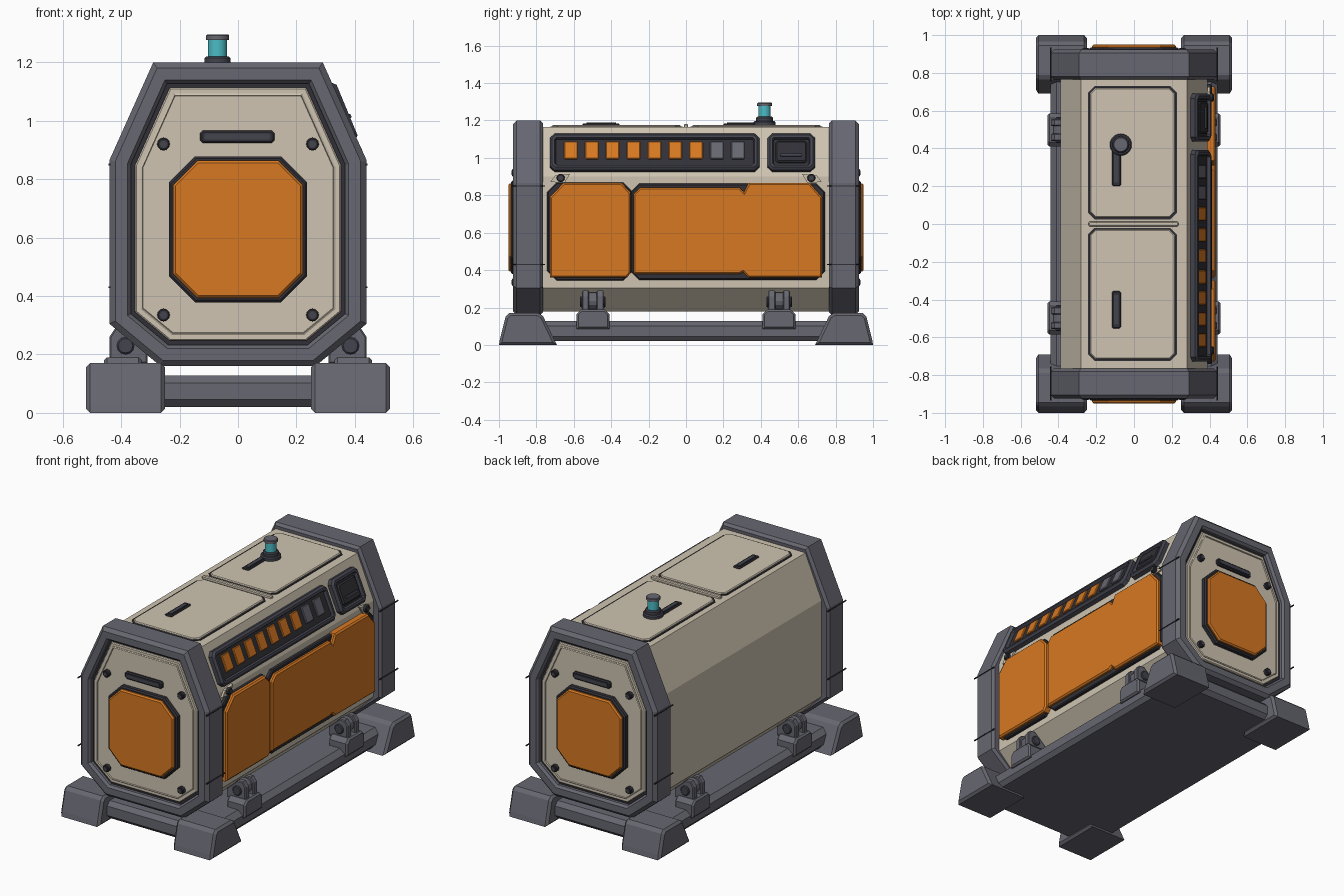
import bpy, bmesh, math
from mathutils import Vector, Matrix

cube = bpy.data.objects.get("Cube")
if cube:
    bpy.data.objects.remove(cube, do_unlink=True)


def material(name, rgb):
    m = bpy.data.materials.new(name)
    m.use_nodes = True
    m.diffuse_color = (*rgb, 1)
    m.node_tree.nodes["Principled BSDF"].inputs["Base Color"].default_value = (*rgb, 1)
    return m


BEIGE = material("beige_paint", (0.62, 0.55, 0.44))
ORANGE = material("orange_paint", (0.68, 0.19, 0.016))
GRAY = material("gray_metal", (0.135, 0.135, 0.165))
DARK = material("dark_trim", (0.03, 0.03, 0.038))
SLATE = material("slate_trim", (0.055, 0.056, 0.075))
CYAN = material("cyan_lamp", (0.07, 0.5, 0.56))


def plane(u, v, origin=(0, 0, 0)):
    """Local frame whose third axis points out of the u, v plane."""
    u, v = Vector(u), Vector(v)
    m = Matrix((u, v, u.cross(v))).transposed().to_4x4()
    m.translation = origin
    return m


FRONT = plane((1, 0, 0), (0, 0, 1))
BACK = plane((-1, 0, 0), (0, 0, 1))
SIDE = plane((0, 1, 0), (0, 0, 1))
TOP = plane((1, 0, 0), (0, 1, 0))
SLOPE = plane((0, 1, 0), Vector((-0.11, 0, 0.265)).normalized(), (0.39, 0, 0.9))


def inset(pts, d):
    """Move every edge of a polygon inward by d."""
    n = len(pts)
    P = [Vector(p) for p in pts]
    area = sum(P[i - 1].x * P[i].y - P[i].x * P[i - 1].y for i in range(n))
    s = 1 if area > 0 else -1
    out = []
    for i in range(n):
        a = (P[i] - P[i - 1]).normalized()
        b = (P[(i + 1) % n] - P[i]).normalized()
        na, nb = Vector((-a.y, a.x)) * s, Vector((-b.y, b.x)) * s
        out.append(P[i] + (na + nb) * d / (1 + na.dot(nb)))
    return out


def loft(name, frame, loops, mat, closed=False):
    """Skin (points, depth) loops; cap the ends or close into a ring."""
    bm = bmesh.new()
    rows = [[bm.verts.new(frame @ Vector((p[0], p[1], w))) for p in pts] for pts, w in loops]
    n = len(rows[0])
    pairs = list(zip(rows, rows[1:])) + ([(rows[-1], rows[0])] if closed else [])
    for a, b in pairs:
        for i in range(n):
            bm.faces.new((a[i - 1], a[i], b[i], b[i - 1]))
    if not closed:
        bm.faces.new(rows[0])
        bm.faces.new(rows[-1])
    bmesh.ops.recalc_face_normals(bm, faces=bm.faces)
    me = bpy.data.meshes.new(name)
    bm.to_mesh(me)
    bm.free()
    me.materials.append(mat)
    ob = bpy.data.objects.new(name, me)
    bpy.context.collection.objects.link(ob)
    return ob


def plate(name, frame, pts, w0, w1, mat, b=0.0, both=False):
    loops = [(pts, w0 + (b if both else 0)), (pts, w1 - b)]
    if b:
        loops.append((inset(pts, b), w1))
    if both:
        loops.insert(0, (inset(pts, b), w0))
    return loft(name, frame, loops, mat)


def octa(u0, u1, v0, v1, c):
    return [(u0 + c, v0), (u1 - c, v0), (u1, v0 + c), (u1, v1 - c),
            (u1 - c, v1), (u0 + c, v1), (u0, v1 - c), (u0, v0 + c)]


def disc(u, v, r, n=16):
    return [(u + r * math.cos(2 * math.pi * i / n), v + r * math.sin(2 * math.pi * i / n)) for i in range(n)]


def mirrored(half):
    return half + [(-x, z) for x, z in reversed(half)]


def bolt(name, frame, u, v, w):
    plate(name + "_washer", frame, disc(u, v, 0.022, 12), w - 0.01, w + 0.012, DARK, 0.004)
    plate(name + "_head", frame, disc(u, v, 0.013, 6), w, w + 0.016, SLATE)


# Body shell
body = mirrored([(0.26, 0.18), (0.39, 0.305), (0.39, 0.9), (0.28, 1.165)])
plate("body_shell", FRONT, body, -0.8, 0.8, BEIGE)

# End frames and end panels
rim = mirrored([(0.265, 0.16), (0.44, 0.305), (0.44, 0.865), (0.29, 1.2)])
hole = inset(rim, 0.073)
for end, F in (("front", FRONT), ("back", BACK)):
    loft(end + "_frame", F, [(hole, 0.77), (inset(rim, 0.015), 0.765), (rim, 0.78), (rim, 0.905),
                             (inset(rim, 0.02), 0.925), (inset(hole, -0.012), 0.925), (hole, 0.91)], GRAY, True)
    plate(end + "_panel_seal", F, inset(rim, 0.06), 0.78, 0.893, DARK)
    panel = inset(hole, 0.014)
    plate(end + "_panel", F, panel, 0.8, 0.905, BEIGE, 0.005)
    lip = inset(panel, 0.02)
    loft(end + "_panel_lip", F, [(lip, 0.9), (lip, 0.908), (inset(lip, 0.006), 0.912),
                                 (inset(lip, 0.01), 0.9)], BEIGE, True)
    plate(end + "_hatch_border", F, octa(-0.237, 0.237, 0.378, 0.878, 0.09), 0.9, 0.935, DARK, 0.008)
    plate(end + "_hatch", F, octa(-0.222, 0.222, 0.393, 0.863, 0.083), 0.9, 0.95, ORANGE, 0.008)
    plate(end + "_handle_slot", F, octa(-0.13, 0.125, 0.923, 0.967, 0.01), 0.9, 0.922, DARK, 0.006)
    plate(end + "_handle_bar", F, octa(-0.115, 0.11, 0.935, 0.957, 0.005), 0.9, 0.926, SLATE)
    for u in (-0.255, 0.255):
        for v in (0.335, 0.92):
            bolt(end + "_bolt", F, u, v, 0.917)
    # Thin seams across the frame sides
    for s in (-1, 1):
        for z in (0.43, 0.85):
            plate(end + "_frame_seam", F, octa(s * 0.44 - 0.004, s * 0.44 + 0.004, z - 0.003, z + 0.003, 0.001),
                  0.755, 0.935, DARK)

# Orange side panels on dark backings
plate("side_backing_front", SIDE, octa(-0.742, -0.286, 0.345, 0.868, 0.05), 0.38, 0.412, DARK, 0.006)
plate("side_backing_back", SIDE, octa(-0.296, 0.742, 0.348, 0.862, 0.045), 0.38, 0.412, DARK, 0.006)
plate("side_panel_front", SIDE, [(-0.728, 0.36), (-0.315, 0.36), (-0.296, 0.385), (-0.296, 0.815),
                                 (-0.345, 0.867), (-0.655, 0.867), (-0.728, 0.79)], 0.39, 0.432, ORANGE, 0.009)
plate("side_panel_back", SIDE, [(-0.282, 0.378), (0.285, 0.378), (0.305, 0.388), (0.335, 0.36), (0.728, 0.36),
                                (0.728, 0.79), (0.66, 0.867), (0.335, 0.867), (0.31, 0.818), (0.285, 0.842),
                                (-0.245, 0.842), (-0.282, 0.805)], 0.39, 0.432, ORANGE, 0.009)
for s in (-1, 1):
    plate("corner_tab", SIDE, [(s * 0.725, 0.872), (s * 0.70, 0.905), (s * 0.62, 0.915), (s * 0.65, 0.865)],
          0.38, 0.402, BEIGE)
    bolt("side_bolt", SIDE, s * 0.67, 0.893, 0.408)


# Charge display and switch box on the sloped shoulder
def sloped(u0, u1, z0, z1, c):
    k = 1 / 0.924
    return octa(u0, u1, (z0 - 0.9) * k, (z1 - 0.9) * k, c)


for name, u0, u1 in (("display", -0.728, 0.392), ("switch", 0.436, 0.69)):
    outer = sloped(u0, u1, 0.925, 1.12, 0.025)
    inner = inset(outer, 0.032)
    loft(name + "_frame", SLOPE, [(outer, -0.01), (outer, 0.025), (inset(outer, 0.012), 0.037),
                                  (inset(inner, -0.006), 0.037), (inner, 0.02), (inner, -0.01)], SLATE, True)
    plate(name + "_bed", SLOPE, inset(outer, 0.02), -0.01, 0.02, DARK)
for i in range(9):
    y = -0.615 + 0.1115 * i
    plate("charge_cell", SLOPE, sloped(y - 0.036, y + 0.036, 0.985, 1.077, 0.004), 0.01, 0.029,
          ORANGE if i < 7 else GRAY, 0.004)
plate("switch_cover", SLOPE, sloped(0.478, 0.648, 0.965, 1.08, 0.012), 0.01, 0.034, DARK, 0.008)
plate("switch_grip", SLOPE, sloped(0.505, 0.62, 0.995, 1.008, 0.002), 0.02, 0.042, SLATE)

# Roof hatches with handles
for name, y0, y1, h0, h1 in (("front", -0.725, -0.02, -0.553, -0.355), ("back", 0.025, 0.73, 0.2, 0.4)):
    lid = octa(-0.243, 0.227, y0, y1, 0.035)
    plate(name + "_roof_seal", TOP, lid, 1.15, 1.169, DARK)
    plate(name + "_roof_lid", TOP, inset(lid, 0.01), 1.15, 1.177, BEIGE, 0.005)
    plate(name + "_roof_handle", TOP, octa(-0.117, -0.069, h0, h1, 0.008), 1.16, 1.185, DARK, 0.005)
    plate(name + "_roof_grip", TOP, octa(-0.105, -0.081, h0 + 0.02, h1 - 0.02, 0.004), 1.17, 1.189, SLATE)
plate("roof_divider", TOP, octa(-0.24, 0.235, -0.012, 0.012, 0.005), 1.15, 1.182, BEIGE, 0.005)

# Beacon, stacked from round sections
for name, r, z0, z1, mat, b in (("base", 0.058, 1.16, 1.198, SLATE, 0.006), ("collar", 0.045, 1.19, 1.22, SLATE, 0.006),
                                ("lamp", 0.033, 1.21, 1.28, CYAN, 0), ("cap", 0.04, 1.277, 1.295, GRAY, 0.004)):
    ob = plate("beacon_" + name, TOP, disc(-0.07, 0.42, r, 24), z0, z1, mat, b)
    for f in ob.data.polygons:
        f.use_smooth = len(f.vertices) == 4 and abs(f.normal.z) < 0.1

# Base sled
sled = mirrored([(0.42, 0.02), (0.442, 0.045), (0.442, 0.1), (0.41, 0.128)])
plate("base_sled", FRONT, sled, -0.92, 0.92, GRAY, 0.025, True)

# Feet and shell mounts at the four corners
foot = [(0.69, 0), (1.0, 0), (0.995, 0.03), (0.965, 0.15), (0.945, 0.17), (0.79, 0.17), (0.765, 0.155), (0.705, 0.03)]
for sx in (-1, 1):
    for sy in (-1, 1):
        F = plane((0, sy, 0), (0, 0, 1))
        lo, hi = (0.25, 0.52) if sx * sy > 0 else (-0.52, -0.25)
        plate("foot", F, foot, lo, hi, GRAY, 0.014, True)
        lo, hi = (0.33, 0.458) if sx * sy > 0 else (-0.458, -0.33)
        plate("mount_block", F, [(0.41, 0.085), (0.585, 0.085), (0.585, 0.165), (0.56, 0.19), (0.435, 0.19),
                                 (0.41, 0.165)], lo, hi, GRAY, 0.01, True)
        G = FRONT if sy < 0 else BACK
        m = sx * -sy
        ear = [(m * x, z) for x, z in ((0.31, 0.17), (0.44, 0.17), (0.44, 0.26), (0.42, 0.29), (0.385, 0.29), (0.31, 0.225))]
        for w in (0.44, 0.518):
            plate("mount_ear", G, ear, w, w + 0.038, GRAY, 0.005, True)
        plate("mount_lug", G, disc(m * 0.385, 0.235, 0.045, 12), 0.47, 0.525, GRAY)
        plate("mount_pin", G, disc(m * 0.385, 0.23, 0.03, 12), 0.43, 0.566, SLATE, 0.005, True)
